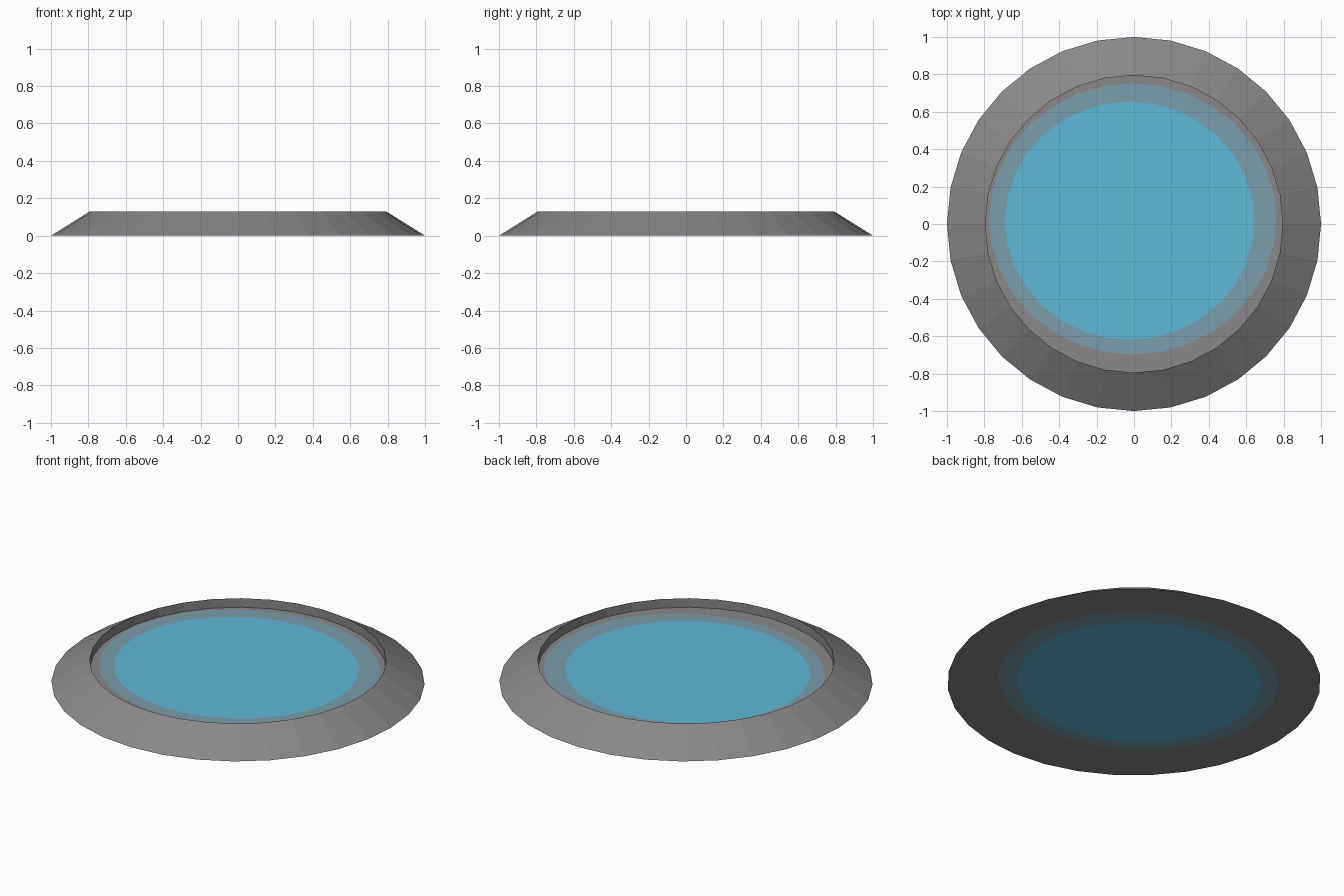
import bpy, bmesh, math

if "Cube" in bpy.data.objects:
    bpy.data.objects.remove(bpy.data.objects["Cube"])

N = 32


def srgb(c):
    c /= 255
    return c / 12.92 if c <= 0.04045 else ((c + 0.055) / 1.055) ** 2.4


def material(name, r, g, b):
    m = bpy.data.materials.new(name)
    m.diffuse_color = (srgb(r), srgb(g), srgb(b), 1)
    m.use_nodes = True
    m.node_tree.nodes["Principled BSDF"].inputs["Base Color"].default_value = m.diffuse_color
    return m


mats = [material("stone_grey", 138, 135, 136),
        material("shallow_blue_grey", 122, 157, 171),
        material("water_blue", 95, 184, 215)]

bm = bmesh.new()


def ring(rx, ry, z, cx=0.0, cy=0.0):
    return [bm.verts.new((cx + rx * math.cos(2 * math.pi * i / N),
                          cy + ry * math.sin(2 * math.pi * i / N), z))
            for i in range(N)]


def water(z):
    return ring(0.667, 0.637, z, -0.023, 0.017)


def shallows(z):
    return ring(0.768, 0.725, z, -0.007, 0.027)


# Underside, sloped bank, inner wall and pool floor as one closed loft
FLOOR, TOP, RIM = 0.075, 0.128, 0.795
rings = [water(0), shallows(0), ring(1, 1, 0), ring(RIM, RIM, TOP),
         ring(RIM, RIM, FLOOR), shallows(FLOOR), water(FLOOR)]
colours = [1, 0, 0, 0, 0, 1]
for a, b, c in zip(rings, rings[1:], colours):
    for i in range(N):
        j = (i + 1) % N
        bm.faces.new((a[i], a[j], b[j], b[i])).material_index = c

# Water patch on the floor and underside
bm.faces.new(rings[-1]).material_index = 2
bm.faces.new(list(reversed(rings[0]))).material_index = 2
bmesh.ops.recalc_face_normals(bm, faces=bm.faces[:])

mesh = bpy.data.meshes.new("pool_basin")
bm.to_mesh(mesh)
bm.free()
for m in mats:
    mesh.materials.append(m)
obj = bpy.data.objects.new("pool_basin", mesh)
bpy.context.collection.objects.link(obj)
